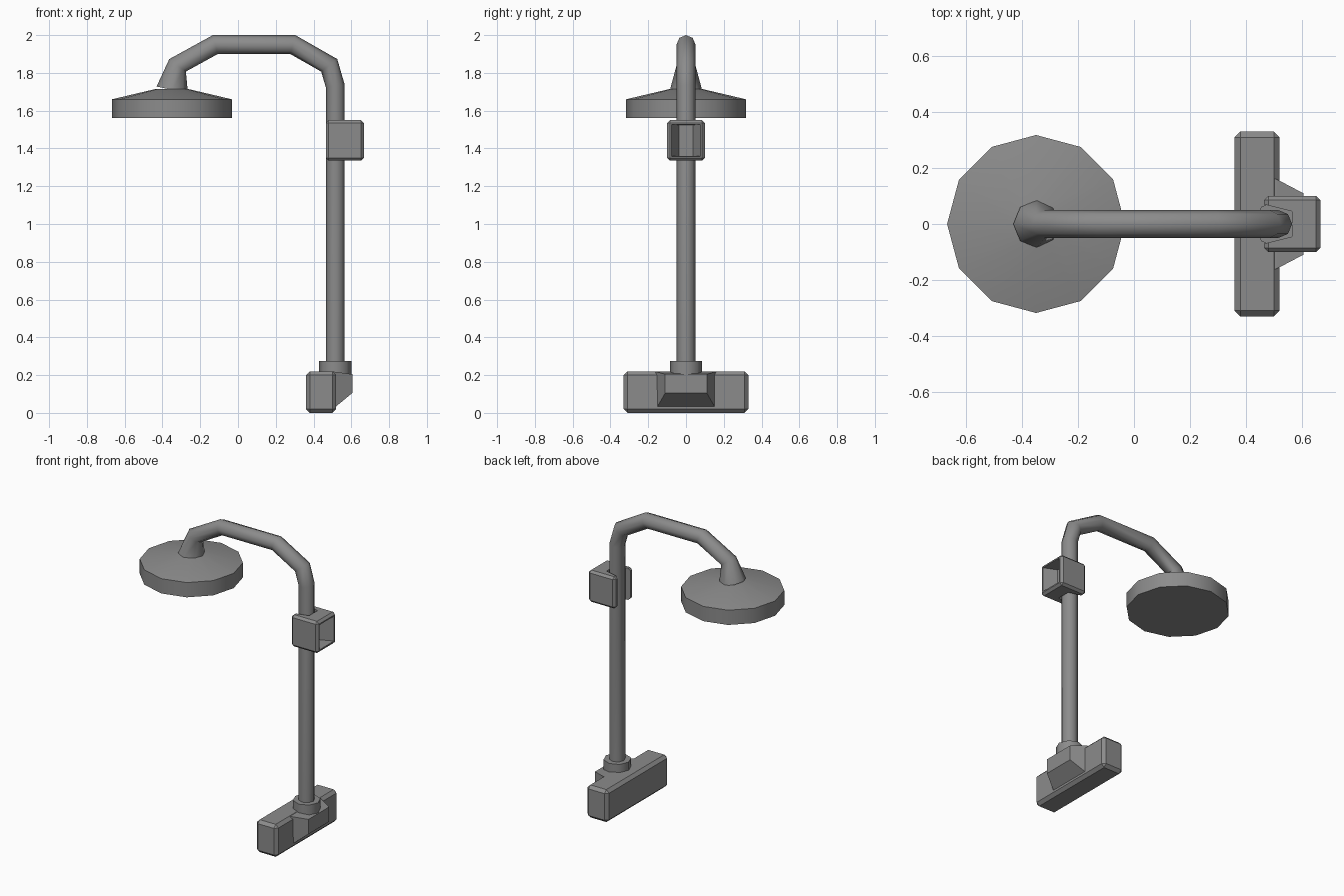
import bpy, bmesh, math
from mathutils import Vector

cube = bpy.data.objects.get("Cube")
if cube:
    bpy.data.objects.remove(cube, do_unlink=True)

grey = bpy.data.materials.new("grey_metal")
grey.use_nodes = True
GREY = (0.26, 0.26, 0.26, 1)
grey.diffuse_color = GREY
grey.node_tree.nodes["Principled BSDF"].inputs["Base Color"].default_value = GREY


def finish(bm, name, smooth=None):
    """Turn a bmesh into a named grey object, optionally smooth shaded."""
    bmesh.ops.recalc_face_normals(bm, faces=bm.faces[:])
    mesh = bpy.data.meshes.new(name)
    bm.to_mesh(mesh)
    bm.free()
    mesh.materials.append(grey)
    obj = bpy.data.objects.new(name, mesh)
    bpy.context.collection.objects.link(obj)
    if smooth:
        bpy.ops.object.select_all(action='DESELECT')
        obj.select_set(True)
        bpy.context.view_layer.objects.active = obj
        bpy.ops.object.shade_smooth_by_angle(angle=math.radians(smooth))
    return obj


def loft(bm, loops):
    """Skin equal-length loops of points and cap both ends."""
    rings = [[bm.verts.new(p) for p in loop] for loop in loops]
    n = len(rings[0])
    for a, b in zip(rings, rings[1:]):
        for i in range(n):
            j = (i + 1) % n
            bm.faces.new((a[i], a[j], b[j], b[i]))
    bm.faces.new(rings[0][::-1])
    bm.faces.new(rings[-1])


def lathe(name, x, sides, profile, smooth=None):
    """Stack of polygon rings about a vertical axis; profile is (radius, z)."""
    bm = bmesh.new()
    turn = [math.tau * i / sides for i in range(sides)]
    loft(bm, [[(x + r * math.cos(t), r * math.sin(t), z) for t in turn]
              for r, z in profile])
    return finish(bm, name, smooth)


def bent_tube(name, path, sides, smooth):
    """Mitred tube in the xz plane; path is (x, z, radius)."""
    pts = [Vector((x, 0, z)) for x, z, r in path]
    loops = []
    for i, (x, z, r) in enumerate(path):
        before = (pts[i] - pts[max(i - 1, 0)]).normalized()
        after = (pts[min(i + 1, len(pts) - 1)] - pts[i]).normalized()
        tangent = (before + after).normalized()
        side = Vector((tangent.z, 0, -tangent.x))
        mitre = 1 / max(tangent.dot(after if after.length else before), 0.5)
        loops.append([pts[i] + side * r * mitre * math.cos(math.tau * k / sides)
                      + Vector((0, r * math.sin(math.tau * k / sides), 0))
                      for k in range(sides)])
    bm = bmesh.new()
    loft(bm, loops)
    return finish(bm, name, smooth)


# Riser pipe and overhead arm, flaring where it meets the head
bent_tube("pipe", [(0.515, 0.2, 0.05), (0.515, 1.73, 0.05), (0.483, 1.84, 0.05),
                   (0.29, 1.95, 0.05), (-0.12, 1.95, 0.05), (-0.32, 1.84, 0.05),
                   (-0.348, 1.71, 0.085)], 8, 50)

# Wide round head
lathe("shower_head", -0.35, 12, [(0.318, 1.56), (0.318, 1.66), (0.085, 1.715)], 35)

# Collar at the foot of the pipe
lathe("pipe_collar", 0.515, 8, [(0.086, 0.19), (0.086, 0.275)], 50)

# Long valve body with chamfered edges
bm = bmesh.new()
bmesh.ops.create_cube(bm, size=1)
for v in bm.verts:
    v.co = Vector((0.44 + v.co.x * 0.16, v.co.y * 0.66, 0.11 + v.co.z * 0.22))
bmesh.ops.bevel(bm, geom=bm.edges[:], offset=0.02, segments=1,
                affect='EDGES', profile=0.5)
finish(bm, "valve_body")

# Tapered outlet block, undercut towards the bottom
bm = bmesh.new()
loft(bm, [[(0.49, s * 0.165, 0.01), (0.605, s * 0.11, 0.105),
           (0.605, s * 0.11, 0.205), (0.51, s * 0.16, 0.218), (0.49, s * 0.165, 0.218)]
          for s in (-1, 1)])
finish(bm, "outlet_block")

# Holder: notched around the pipe, with an open pocket on the outside
bm = bmesh.new()
half = [(0.565, 0.045), (0.465, 0.07), (0.465, 0.1), (0.666, 0.1)]
outline = half + [(x, -y) for x, y in reversed(half)]
loft(bm, [[(x, y, z) for x, y in outline] for z in (1.335, 1.55)])
outer = [e for e in bm.edges if any(abs(v.co.y) > 0.099 for v in e.verts)]
bmesh.ops.bevel(bm, geom=outer, offset=0.015, segments=1,
                affect='EDGES', profile=0.5)
bmesh.ops.recalc_face_normals(bm, faces=bm.faces[:])
mouth = max((f for f in bm.faces if f.normal.x > 0.99),
            key=lambda f: f.calc_center_median().x)
bmesh.ops.inset_region(bm, faces=[mouth], thickness=0.012)
bmesh.ops.inset_region(bm, faces=[mouth], thickness=0.002)
for v in mouth.verts:
    v.co.x = 0.58
    v.co.y *= 0.5
finish(bm, "holder")
